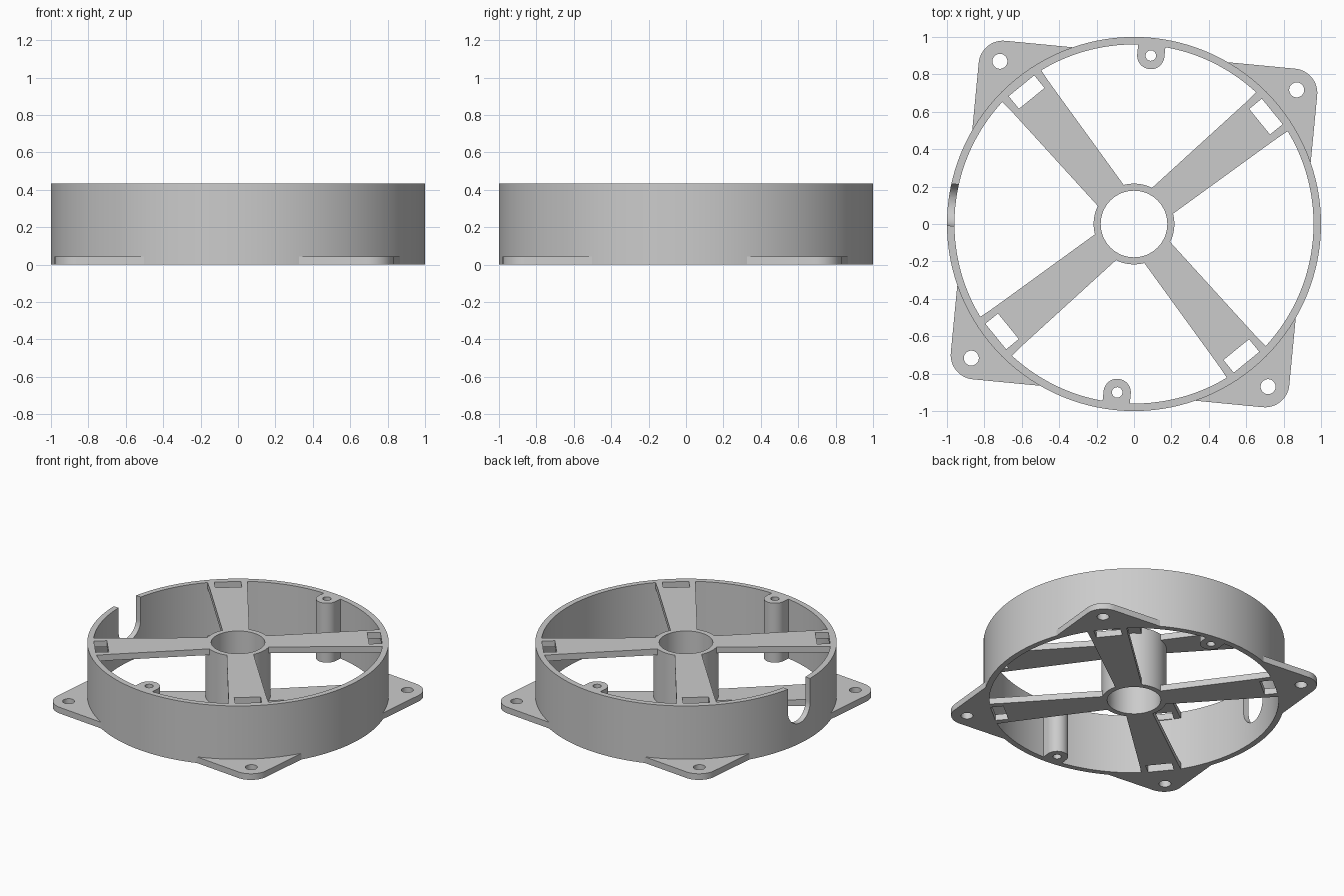
import bpy, bmesh, math
from math import cos, sin, pi, radians
from mathutils import Matrix, Vector

if "Cube" in bpy.data.objects:
    bpy.data.objects.remove(bpy.data.objects["Cube"])

HEIGHT = 0.435      # housing height
THIN = 0.045        # plate thickness
R_OUT, R_IN = 1.0, 0.96

grey = bpy.data.materials.new("light_grey")
grey.diffuse_color = (0.6, 0.6, 0.6, 1)
grey.use_nodes = True
grey.node_tree.nodes["Principled BSDF"].inputs["Base Color"].default_value = grey.diffuse_color


def arc(cx, cy, r, a0, a1, n):
    """Points on an arc, angles in degrees, both ends included."""
    return [(cx + r * cos(radians(a0 + (a1 - a0) * i / n)),
             cy + r * sin(radians(a0 + (a1 - a0) * i / n))) for i in range(n + 1)]


def circle(cx, cy, r, n):
    return arc(cx, cy, r, 0, 360, n)[:-1]


def shade(ob):
    bpy.ops.object.select_all(action='DESELECT')
    ob.select_set(True)
    bpy.context.view_layer.objects.active = ob
    bpy.ops.object.shade_smooth_by_angle(angle=radians(30))


def prism(name, loops, z0, z1, matrix=Matrix()):
    """Extrude an outline (first loop) with holes (other loops)."""
    bm = bmesh.new()
    edges = []
    for loop in loops:
        vs = [bm.verts.new((x, y, z0)) for x, y in loop]
        edges += [bm.edges.new((vs[i - 1], vs[i])) for i in range(len(vs))]
    bmesh.ops.triangle_fill(bm, edges=edges, use_beauty=True, normal=(0, 0, 1))
    res = bmesh.ops.extrude_face_region(bm, geom=bm.faces[:], use_keep_orig=True)
    top = [g for g in res["geom"] if isinstance(g, bmesh.types.BMVert)]
    bmesh.ops.translate(bm, verts=top, vec=(0, 0, z1 - z0))
    bmesh.ops.transform(bm, matrix=matrix, verts=bm.verts[:])
    bmesh.ops.recalc_face_normals(bm, faces=bm.faces[:])
    me = bpy.data.meshes.new(name)
    bm.to_mesh(me)
    bm.free()
    me.materials.append(grey)
    ob = bpy.data.objects.new(name, me)
    bpy.context.collection.objects.link(ob)
    shade(ob)
    return ob


def turn(deg):
    return Matrix.Rotation(radians(deg), 4, 'Z')


# Outer ring wall
ring = prism("ring_wall", [circle(0, 0, R_OUT, 128), circle(0, 0, R_IN, 128)], 0, HEIGHT)

# U-shaped cable notch cut down from the rim
a = radians(174)
radial, tangent = Vector((cos(a), sin(a), 0)), Vector((-sin(a), cos(a), 0))
frame = Matrix((tangent, Vector((0, 0, 1)), radial)).transposed().to_4x4()
profile = arc(0, 0.262, 0.112, 180, 360, 24) + [(0.112, 0.6), (-0.112, 0.6)]
cutter = prism("notch_cutter", [profile], 0.8, 1.2, frame)
cutter.hide_render = True
mod = ring.modifiers.new("notch", 'BOOLEAN')
mod.operation, mod.solver, mod.object = 'DIFFERENCE', 'EXACT', cutter
bpy.context.view_layer.objects.active = ring
bpy.ops.object.modifier_apply(modifier=mod.name)
bpy.data.objects.remove(cutter)
shade(ring)

# Central hub tube
prism("hub", [circle(0, 0, 0.216, 64), circle(0, 0, 0.178, 64)], 0, HEIGHT)

# Tapered slotted spokes, one layer at the top and one at the bottom
half = [(0.195, 0.089), (0.86, 0.126), (0.966, 0.135)]
spoke = [(u, -v) for u, v in half] + half[::-1]
slot = [(0.866, -0.088), (0.953, -0.088), (0.953, 0.088), (0.866, 0.088)]
for i in range(4):
    for label, z in (("lower", 0), ("upper", HEIGHT - THIN)):
        prism(f"{label}_spoke_{i + 1}", [spoke, slot], z, z + THIN, turn(39.15 + 90 * i))

# Corner mounting ears with rounded tips and screw holes
H, TIP, R_MID = 0.909, 0.13, 0.98
end = math.degrees(math.acos(H / R_MID))
ear = (arc(H - TIP, H - TIP, TIP, 0, 90, 16) + arc(0, 0, R_MID, 90 - end, end, 28))
for i in range(4):
    prism(f"mounting_ear_{i + 1}", [ear, circle(0.797, 0.797, 0.04, 32)],
          0, THIN, turn(90 * i - 5.5))

# Screw posts joined to the inside of the wall
post = arc(0.905, 0, 0.073, 90, 270, 24) + [(0.975, -0.073), (0.975, 0.073)]
for i in range(2):
    prism(f"screw_post_{i + 1}", [post, circle(0.905, 0, 0.028, 24)],
          0, HEIGHT, turn(84.3 + 180 * i))
